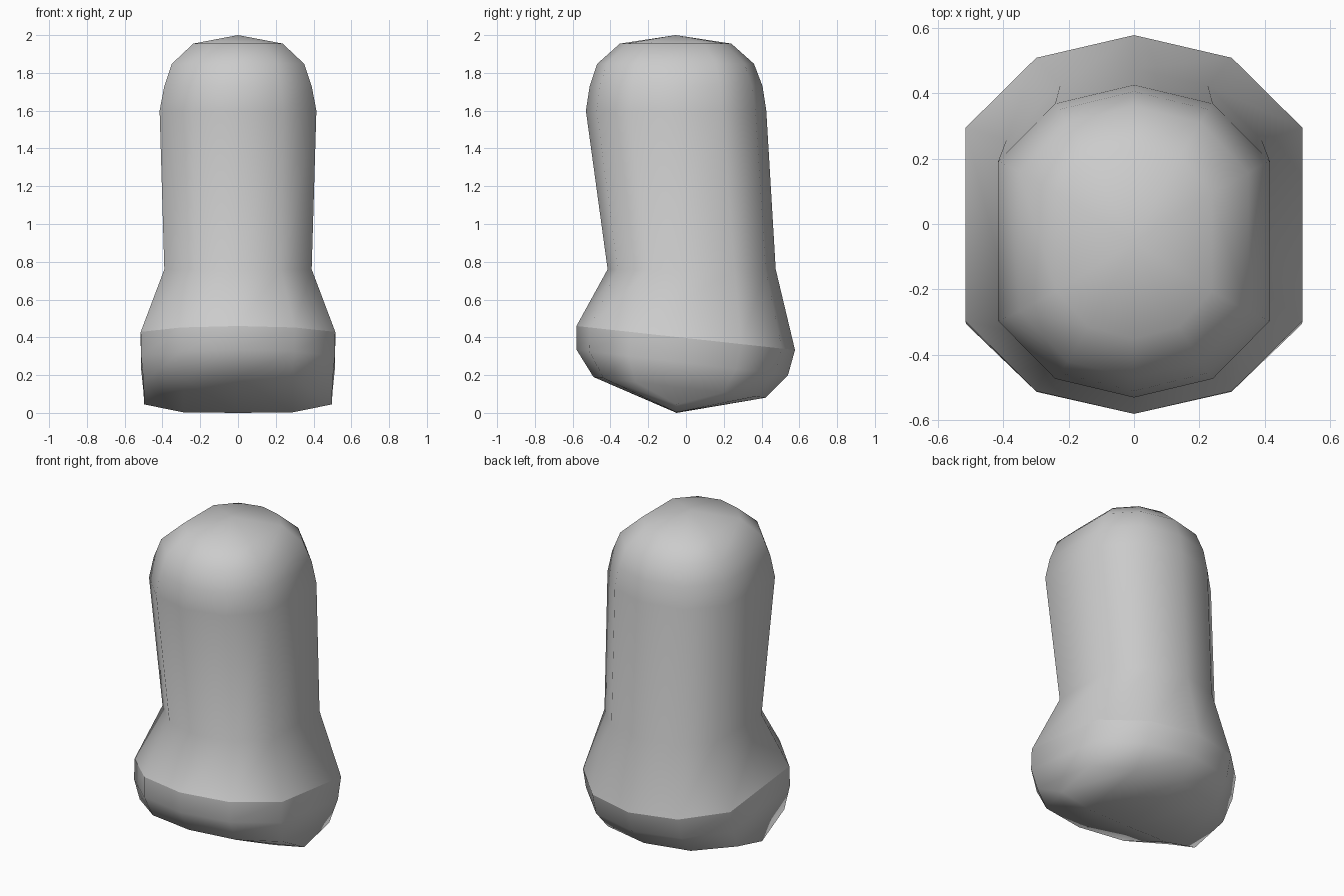
import bpy, bmesh

if "Cube" in bpy.data.objects:
    bpy.data.objects.remove(bpy.data.objects["Cube"])

# Ten-sided section: a twelve-gon without its two side points, starting at the front
SECTION = [(0, -1), (.58, -.88), (1, -.51), (1, .51), (.58, .88),
           (0, 1), (-.58, .88), (-1, .51), (-1, -.51), (-.58, -.88)]

# half width, front y, front z, back y, back z
RINGS = [
    (.50, -.49, .19, .42, .08),
    (.513, -.58, .335, .54, .20),
    (.515, -.58, .46, .577, .333),   # wide rim, creased
    (.39, -.415, .76, .475, .76),    # neck
    (.415, -.53, 1.60, .425, 1.60),  # shoulder
    (.39, -.51, 1.73, .405, 1.73),
    (.35, -.47, 1.848, .36, 1.848),
    (.237, -.35, 1.955, .24, 1.955),
]
RIM = 2

bm = bmesh.new()


def add_ring(half, yf, zf, yb, zb):
    out = []
    for u, v in SECTION:
        t = (v + 1) / 2
        out.append(bm.verts.new((half * u, yf + (yb - yf) * t, zf + (zb - zf) * t)))
    return out


# Walls
rings = [add_ring(*r) for r in RINGS]
n = len(SECTION)
for lo, hi in zip(rings, rings[1:]):
    for i in range(n):
        j = (i + 1) % n
        bm.faces.new((lo[i], lo[j], hi[j], hi[i]))

# Domed top
apex = bm.verts.new((0, -.055, 2.0))
for i in range(n):
    bm.faces.new((rings[-1][i], rings[-1][(i + 1) % n], apex))

# Keel-shaped underside: two slopes meeting along a cross ridge
base = rings[0]
keel = [bm.verts.new((x, -.05, z)) for x, z in
        ((-.497, .045), (-.29, .003), (0, 0), (.29, .003), (.497, .045))]
for row in ([base[i] for i in (8, 9, 0, 1, 2)], [base[i] for i in (7, 6, 5, 4, 3)]):
    for i in range(4):
        bm.faces.new((row[i], row[i + 1], keel[i + 1], keel[i]))
bm.faces.new((base[2], base[3], keel[4]))
bm.faces.new((base[7], base[8], keel[0]))

# Smooth shading with one crease at the rim
bmesh.ops.recalc_face_normals(bm, faces=bm.faces)
for f in bm.faces:
    f.smooth = True
for i in range(n):
    bm.edges.get((rings[RIM][i], rings[RIM][(i + 1) % n])).smooth = False

mesh = bpy.data.meshes.new("rounded_peg")
bm.to_mesh(mesh)
bm.free()
bpy.context.collection.objects.link(bpy.data.objects.new("rounded_peg", mesh))
